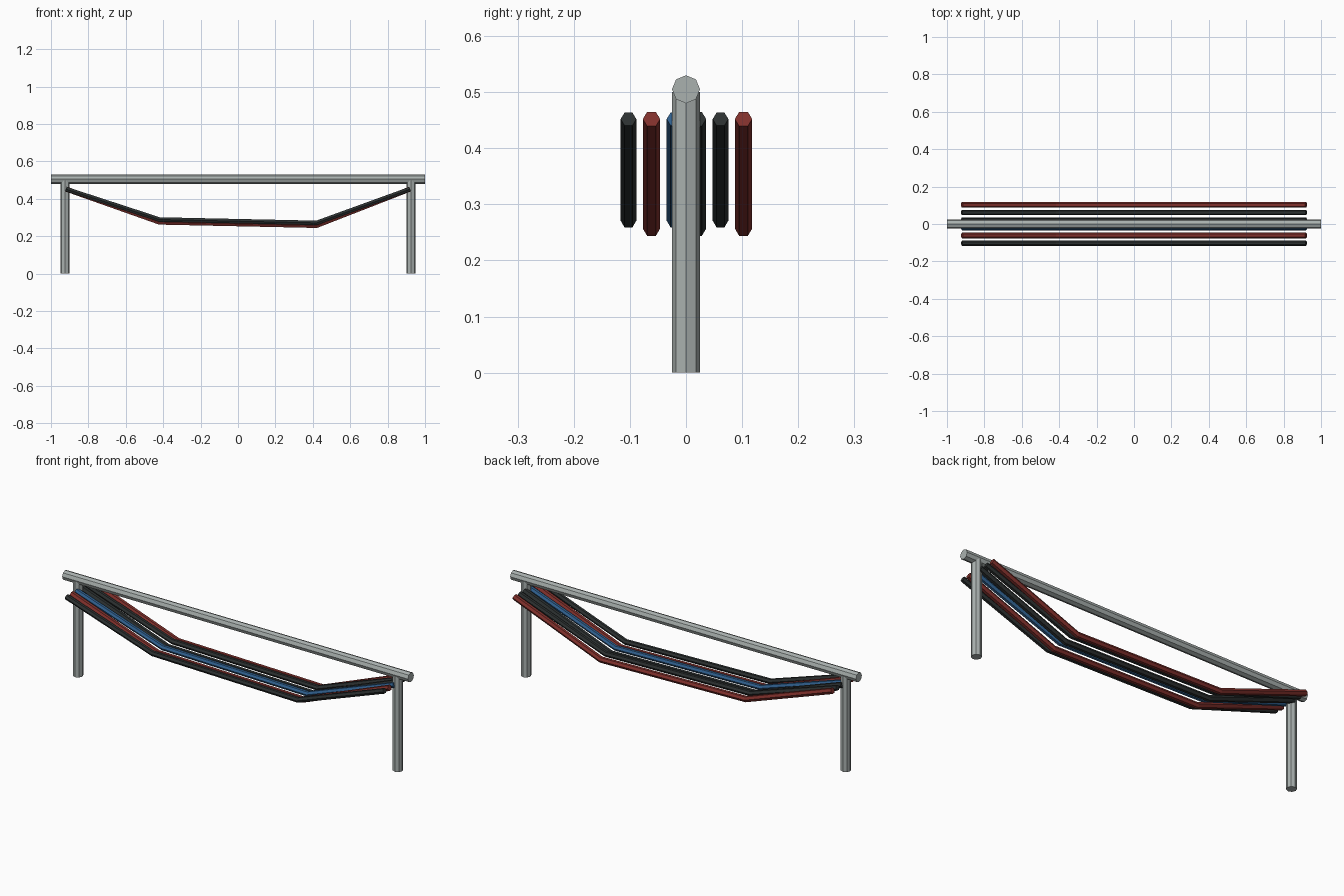
import bpy
from math import pi

if "Cube" in bpy.data.objects:
    bpy.data.objects.remove(bpy.data.objects["Cube"])


def material(name, rgb):
    m = bpy.data.materials.new(name)
    m.diffuse_color = (*rgb, 1)
    m.use_nodes = True
    m.node_tree.nodes["Principled BSDF"].inputs["Base Color"].default_value = m.diffuse_color
    return m


METAL = material("metal", (0.40, 0.44, 0.43))
BLACK = material("black_rubber", (0.025, 0.03, 0.03))
RED = material("red_rubber", (0.22, 0.03, 0.025))
BLUE = material("blue_rubber", (0.03, 0.12, 0.28))


def pole(name, loc, length, rot=(0, 0, 0)):
    bpy.ops.mesh.primitive_cylinder_add(vertices=8, radius=0.025, depth=length,
                                        location=loc, rotation=rot)
    ob = bpy.context.object
    ob.name = name
    ob.data.materials.append(METAL)


def cable(name, y, radius, drop, mat):
    # Sagging cable: three straight runs with a hexagonal section
    pts = [(-0.92, 0.452), (-0.42, 0.289 - drop), (0.42, 0.271 - drop), (0.92, 0.452)]
    cu = bpy.data.curves.new(name, 'CURVE')
    cu.dimensions = '3D'
    cu.bevel_depth = radius
    cu.bevel_resolution = 1
    cu.use_fill_caps = True
    sp = cu.splines.new('POLY')
    sp.points.add(len(pts) - 1)
    for p, (x, z) in zip(sp.points, pts):
        p.co = (x, y, z, 1)
    sp.use_smooth = False
    cu.materials.append(mat)
    bpy.context.collection.objects.link(bpy.data.objects.new(name, cu))


# Top rail and two posts
pole("top_rail", (0, 0, 0.505), 2.0, (0, pi / 2, 0))
for side, x in (("left", -0.925), ("right", 0.925)):
    pole(side + "_post", (x, 0, 0.25), 0.5)

# Six cables side by side, every second one thicker and lower
colours = [BLACK, RED, BLUE, BLACK, BLACK, RED]
for i, mat in enumerate(colours):
    odd = i % 2
    cable(f"cable_{i + 1}", -0.1025 + 0.041 * i, 0.0155 if odd else 0.014,
          0.014 * odd, mat)
